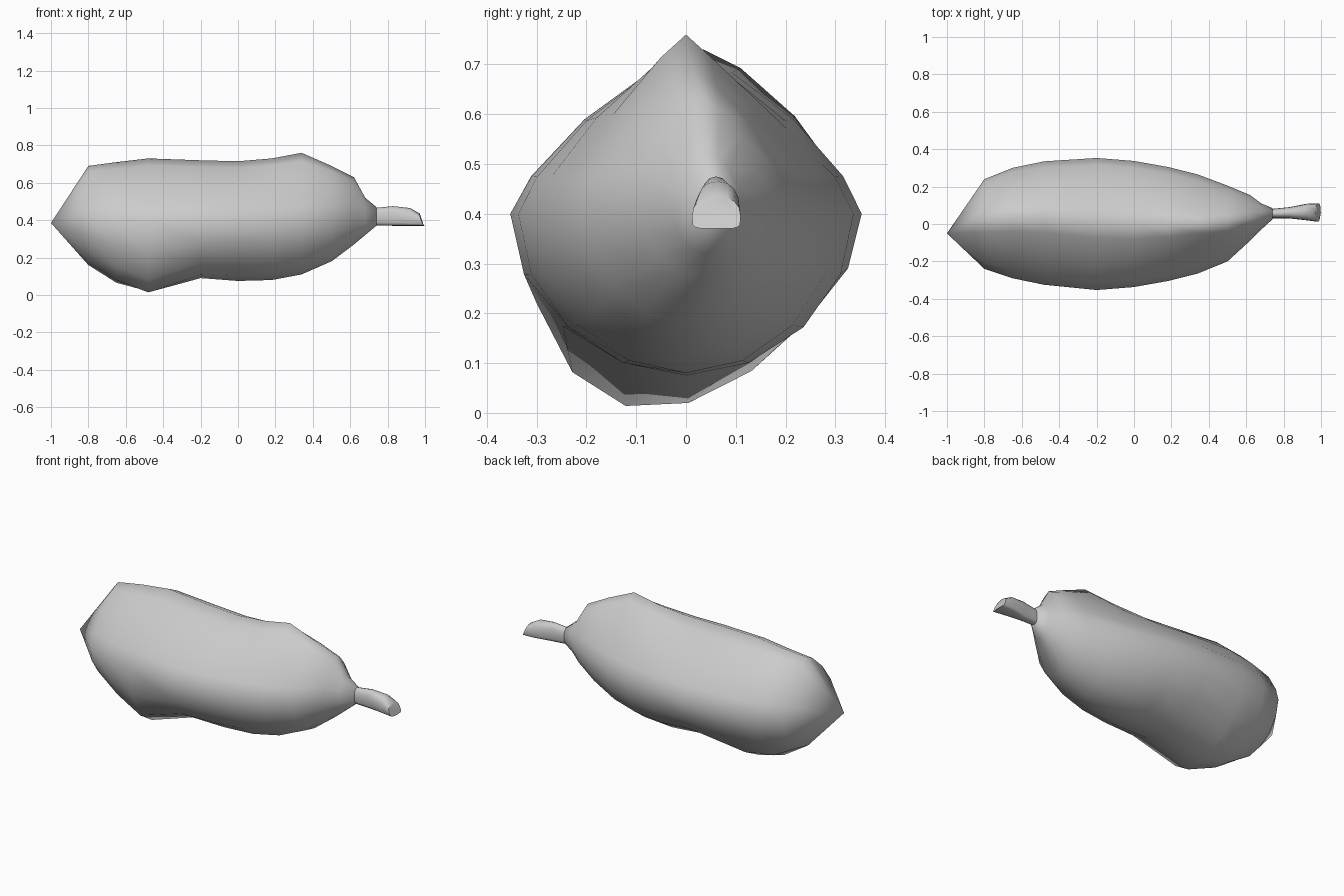
import bpy, bmesh, math

if "Cube" in bpy.data.objects:
    bpy.data.objects.remove(bpy.data.objects["Cube"])

N = 16


def section(x, y0, y1, z0, zm, z1, top_pow=1.5, low_pow=2.0, tilt=0.0, yt=0.0):
    """Rounded cross-section: widest at zm, separate roundness above and below."""
    pts = []
    yc, hw = (y0 + y1) / 2, (y1 - y0) / 2
    for i in range(N):
        a = 2 * math.pi * i / N
        c, s = math.cos(a), math.sin(a)
        p = top_pow if s >= 0 else low_pow
        cy = math.copysign(abs(c) ** (2 / p), c)
        sz = abs(s) ** (2 / p)
        if s >= 0:
            z, y = zm + (z1 - zm) * sz, yc + hw * cy + yt * sz
        else:
            y = yc + hw * cy
            z = zm - (zm - z0) * sz + tilt * hw * cy * sz
        pts.append((x, y, z))
    return pts


def loft(name, sections, start=None, end=None):
    bm = bmesh.new()
    rings = [[bm.verts.new(p) for p in s] for s in sections]
    for a, b in zip(rings, rings[1:]):
        for i in range(N):
            j = (i + 1) % N
            bm.faces.new((a[i], a[j], b[j], b[i]))
    for ring, tip in ((rings[0], start), (rings[-1], end)):
        if tip:
            t = bm.verts.new(tip)
            for i in range(N):
                bm.faces.new((ring[i], ring[(i + 1) % N], t))
        else:
            bm.faces.new(ring)
    bmesh.ops.recalc_face_normals(bm, faces=bm.faces)
    me = bpy.data.meshes.new(name)
    bm.to_mesh(me)
    bm.free()
    ob = bpy.data.objects.new(name, me)
    bpy.context.collection.objects.link(ob)
    for p in me.polygons:
        p.use_smooth = True
    return ob


# Plump body with pointed rear end, low bulge underneath and ridged top
loft("fruit_body", [
    section(-0.80, -0.24, 0.24, 0.16, 0.40, 0.69, 1.4, 1.9, 0, 0.02),
    section(-0.65, -0.29, 0.30, 0.065, 0.40, 0.71, 1.35, 1.9, 0.12, 0.03),
    section(-0.48, -0.325, 0.335, 0.02, 0.40, 0.73, 1.33, 2.0, 0.3, 0.03),
    section(-0.20, -0.353, 0.353, 0.09, 0.40, 0.72, 1.33, 1.95, 0.05, 0.01),
    section(0.00, -0.337, 0.337, 0.075, 0.40, 0.715, 1.33, 1.95),
    section(0.18, -0.305, 0.305, 0.08, 0.40, 0.73, 1.3, 1.95),
    section(0.34, -0.265, 0.265, 0.11, 0.41, 0.76, 1.15, 1.95),
    section(0.50, -0.20, 0.205, 0.18, 0.42, 0.69, 1.35, 2.0, 0, 0.01),
    section(0.62, -0.09, 0.155, 0.27, 0.43, 0.63, 1.5, 2.0),
    section(0.68, -0.03, 0.11, 0.32, 0.42, 0.52, 1.8, 2.0),
    section(0.74, 0.025, 0.085, 0.37, 0.42, 0.47, 2.0, 2.5),
], start=(-1.0, -0.05, 0.385))

# Short stem with flat underside and blunt slanted end
stem_sections = [
    section(0.73, 0.03, 0.08, 0.372, 0.42, 0.465, 2.0, 3.0),
    section(0.83, 0.03, 0.09, 0.37, 0.42, 0.475, 2.3, 4.0),
    section(0.92, 0.02, 0.108, 0.37, 0.41, 0.465, 2.3, 5.0),
    section(0.98, 0.012, 0.11, 0.37, 0.395, 0.435, 2.3, 5.0),
]
stem_sections[-1] = [(1.0 - 0.4 * (z - 0.37) - 0.15 * abs(y - 0.07), y, z)
                     for x, y, z in stem_sections[-1]]
stem = loft("stem", stem_sections)
bpy.context.view_layer.objects.active = stem
stem.select_set(True)
bpy.ops.object.shade_smooth_by_angle(angle=math.radians(50))
